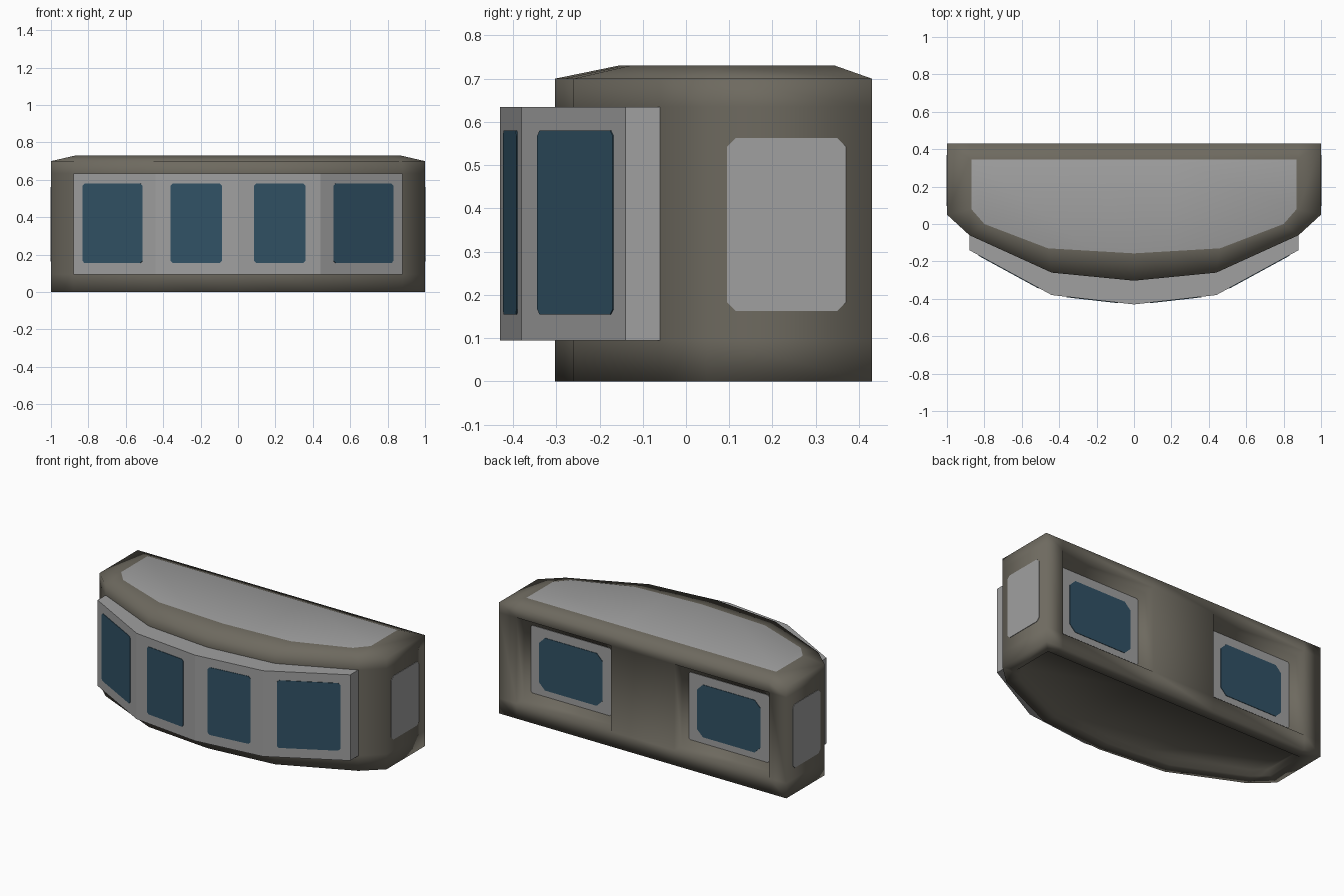
import bpy, bmesh
from mathutils import Vector

if "Cube" in bpy.data.objects:
    bpy.data.objects.remove(bpy.data.objects["Cube"])


def material(name, rgb):
    m = bpy.data.materials.new(name)
    m.diffuse_color = (*rgb, 1)
    m.use_nodes = True
    m.node_tree.nodes["Principled BSDF"].inputs["Base Color"].default_value = m.diffuse_color
    return m


BROWN = material("warm grey brown", (0.155, 0.143, 0.115))
GREY = material("light grey", (0.35, 0.35, 0.35))
BLUE = material("dark blue glass", (0.03, 0.083, 0.13))


def mirrored(half):
    """Complete a plan outline given from the back right corner to the front centre."""
    return half + [(-x, y) for x, y in reversed(half) if x > 0]


def finish(name, bm, mats, smooth=False):
    bmesh.ops.recalc_face_normals(bm, faces=bm.faces[:])
    for f in bm.faces:
        f.smooth = smooth
    me = bpy.data.meshes.new(name)
    bm.to_mesh(me)
    bm.free()
    for m in mats:
        me.materials.append(m)
    ob = bpy.data.objects.new(name, me)
    bpy.context.collection.objects.link(ob)
    return ob


def loft(loops):
    """Closed solid through a stack of (outline, z) loops."""
    bm = bmesh.new()
    rings = [[bm.verts.new((x, y, z)) for x, y in pts] for pts, z in loops]
    n = len(rings[0])
    for a, b in zip(rings, rings[1:]):
        for i in range(n):
            j = (i + 1) % n
            bm.faces.new((a[i], a[j], b[j], b[i]))
    bottom = bm.faces.new(rings[0])
    top = bm.faces.new(rings[-1])
    bmesh.ops.recalc_face_normals(bm, faces=bm.faces[:])
    return bm, bottom, top


def plate(name, p, q, z0, z1, mat, c=0.02, lift=0.003):
    """Thin upright plate along plan line p-q, corners cut by c, facing right of p-q."""
    p, q = Vector((*p, 0)), Vector((*q, 0))
    d = (q - p).normalized()
    n = Vector((d.y, -d.x, 0))
    w = (q - p).length
    outline = [(c, z0), (w - c, z0), (w, z0 + c), (w, z1 - c),
               (w - c, z1), (c, z1), (0, z1 - c), (0, z0 + c)]
    bm = bmesh.new()
    rings = [[bm.verts.new(p + d * u + n * o + Vector((0, 0, z))) for u, z in outline]
             for o in (-0.003, lift)]
    for r in rings:
        bm.faces.new(r)
    for i in range(8):
        j = (i + 1) % 8
        bm.faces.new((rings[0][i], rings[0][j], rings[1][j], rings[1][i]))
    return finish(name, bm, [mat])


# Main body: faceted bow front, slightly raised light roof panel
base = mirrored([(1, 0.43), (1, 0.05), (0.88, -0.06), (0.44, -0.26), (0, -0.303)])
roof = mirrored([(0.87, 0.345), (0.87, 0.08), (0.80, 0.0), (0.46, -0.13), (0, -0.157)])
bm, bottom, top = loft([(base, 0), (base, 0.70), (roof, 0.73)])
top.material_index = 1

# Shallow hollow under the body
bmesh.ops.inset_region(bm, faces=[bottom], thickness=0.08, depth=0, use_even_offset=True)
bmesh.ops.inset_region(bm, faces=[bottom], thickness=0.02, depth=-0.03, use_even_offset=True)

# Cut the walls, then push in the two rear window recesses
cuts = [((x, 0, 0), (1, 0, 0)) for x in (-0.88, -0.22, 0.22, 0.88)]
cuts += [((0, 0, z), (0, 0, 1)) for z in (0.095, 0.635)]
for co, no in cuts:
    bmesh.ops.bisect_plane(bm, geom=bm.verts[:] + bm.edges[:] + bm.faces[:],
                           dist=1e-4, plane_co=co, plane_no=no)
bm.normal_update()
cells = []
for f in bm.faces:
    c = f.calc_center_median()
    if f.normal.y > 0.99 and c.y > 0.42 and 0.22 < abs(c.x) < 0.88 and 0.1 < c.z < 0.63:
        cells.append(f)
bmesh.ops.inset_region(bm, faces=cells, thickness=0, depth=-0.075)
finish("body", bm, [BROWN, GREY], smooth=True)

# Projecting window band across the front
band = mirrored([(0.88, -0.058), (0.88, -0.14), (0.44, -0.38), (0, -0.43)])
bm, _, _ = loft([(band, 0.095), (band, 0.635)])
finish("window_band", bm, [GREY])


def band_point(x):
    """Plan point on the front of the band."""
    a = abs(x)
    y = -0.43 + 0.05 * a / 0.44 if a < 0.44 else -0.38 + 0.24 * (a - 0.44) / 0.44
    return (x, y)


# Front panes
for i, (x0, x1) in enumerate([(-0.83, -0.51), (-0.36, -0.085), (0.085, 0.36), (0.51, 0.83)]):
    plate(f"front_pane_{i + 1}", band_point(x0), band_point(x1), 0.155, 0.58, BLUE, c=0.012)

# Rear window frames and panes, and side panels
for side, s in (("right", 1), ("left", -1)):
    def span(a, b, y):
        return [(x, y) for x in sorted((s * a, s * b), reverse=True)]
    plate(f"rear_frame_{side}", *span(0.27, 0.83, 0.355), 0.15, 0.575, GREY, c=0.01)
    plate(f"rear_pane_{side}", *span(0.33, 0.77, 0.355), 0.19, 0.52, BLUE, c=0.04, lift=0.006)
    ends = [(s, 0.095), (s, 0.37)]
    plate(f"side_panel_{side}", *ends[::s], 0.163, 0.563, GREY)
